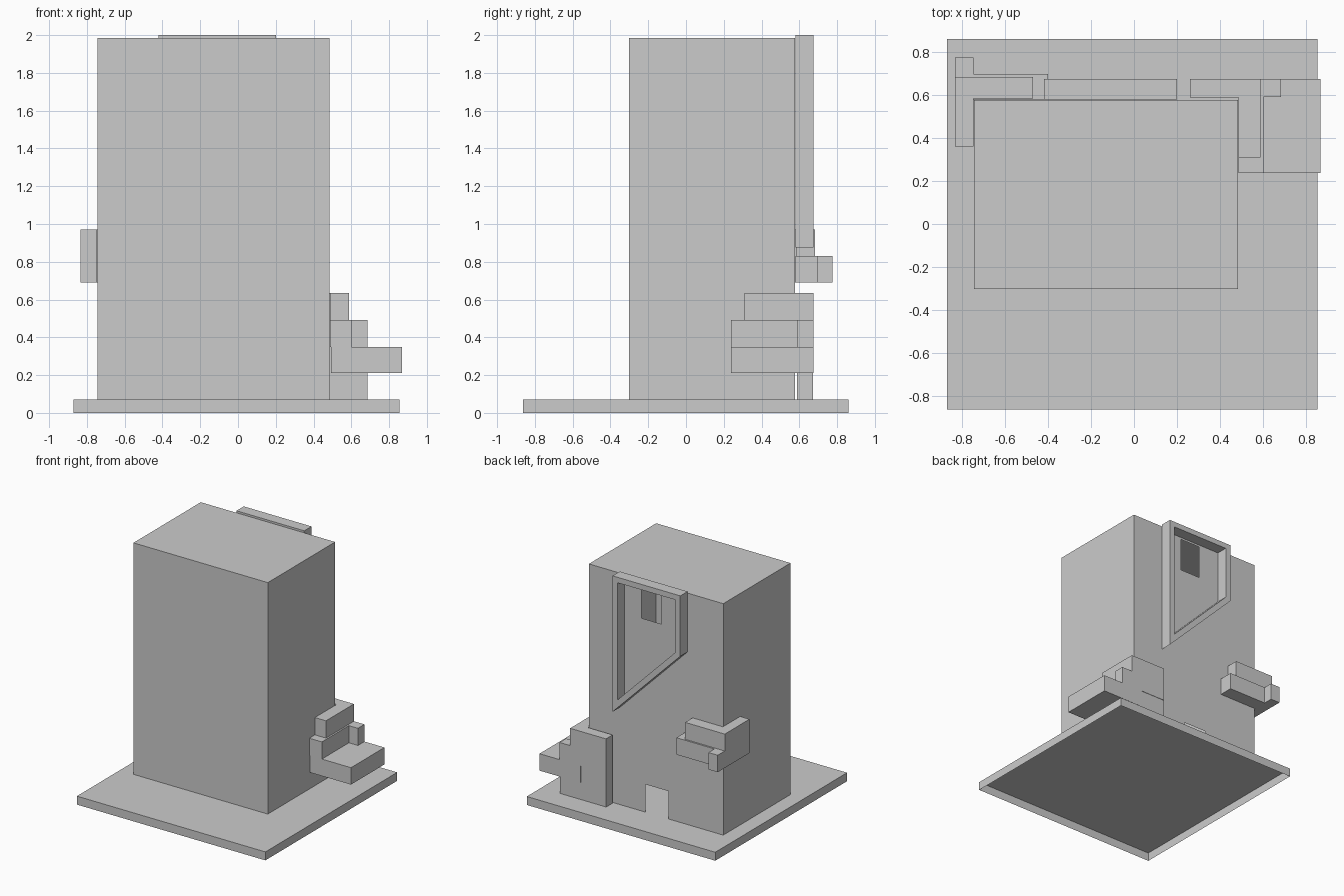
import bpy, bmesh

if "Cube" in bpy.data.objects:
    bpy.data.objects.remove(bpy.data.objects["Cube"])


def finish(name, bm):
    bmesh.ops.remove_doubles(bm, verts=bm.verts, dist=1e-5)
    mesh = bpy.data.meshes.new(name)
    bm.to_mesh(mesh)
    bm.free()
    obj = bpy.data.objects.new(name, mesh)
    bpy.context.collection.objects.link(obj)
    return obj


def face(bm, points):
    return bm.faces.new([bm.verts.new(p) for p in points])


def prism(name, outline, z0, z1, bottom=True):
    """Counter-clockwise floor outline raised from z0 to z1."""
    bm = bmesh.new()
    face(bm, [(x, y, z1) for x, y in outline])
    if bottom:
        face(bm, [(x, y, z0) for x, y in reversed(outline)])
    for (ax, ay), (bx, by) in zip(outline, outline[1:] + outline[:1]):
        face(bm, [(ax, ay, z0), (bx, by, z0), (bx, by, z1), (ax, ay, z1)])
    return finish(name, bm)


def rect(x0, x1, y0, y1):
    return [(x0, y0), (x1, y0), (x1, y1), (x0, y1)]


# Base slab, open underneath
prism("base", rect(-0.87, 0.855, -0.863, 0.86), 0, 0.07, bottom=False)

# Hollow thin-walled tower with a door and a window in the back wall
X0, X1, Y0, Y1, Z0, Z1 = -0.745, 0.485, -0.303, 0.577, 0.07, 1.985
door = (-0.243, -0.032, Z0, 0.30)
window = (-0.18, 0.005, 1.665, 1.94)
bm = bmesh.new()
face(bm, [(X0, Y0, Z1), (X1, Y0, Z1), (X1, Y1, Z1), (X0, Y1, Z1)])
face(bm, [(X0, Y0, Z0), (X1, Y0, Z0), (X1, Y0, Z1), (X0, Y0, Z1)])
face(bm, [(X1, Y0, Z0), (X1, Y1, Z0), (X1, Y1, Z1), (X1, Y0, Z1)])
face(bm, [(X0, Y1, Z0), (X0, Y0, Z0), (X0, Y0, Z1), (X0, Y1, Z1)])
xs = sorted({X0, X1, *door[:2], *window[:2]})
zs = sorted({Z0, Z1, *door[2:], *window[2:]})
for a, b in zip(xs, xs[1:]):
    for c, d in zip(zs, zs[1:]):
        mx, mz = (a + b) / 2, (c + d) / 2
        if any(h[0] < mx < h[1] and h[2] < mz < h[3] for h in (door, window)):
            continue
        face(bm, [(b, Y1, c), (a, Y1, c), (a, Y1, d), (b, Y1, d)])
finish("tower", bm)

# Window surround with a slanted sill
outer = [(0.20, 0.875), (0.20, 2.0), (-0.42, 2.0), (-0.42, 1.50)]
inner = [(0.155, 0.985), (0.155, 1.955), (-0.37, 1.955), (-0.37, 1.515)]
yb, yf = 0.58, 0.675
bm = bmesh.new()
for i in range(4):
    j = (i + 1) % 4
    (ax, az), (bx, bz) = outer[i], outer[j]
    (cx, cz), (dx, dz) = inner[i], inner[j]
    face(bm, [(ax, yf, az), (bx, yf, bz), (dx, yf, dz), (cx, yf, cz)])
    face(bm, [(ax, yb, az), (cx, yb, cz), (dx, yb, dz), (bx, yb, bz)])
    face(bm, [(ax, yb, az), (bx, yb, bz), (bx, yf, bz), (ax, yf, az)])
    face(bm, [(cx, yf, cz), (dx, yf, dz), (dx, yb, dz), (cx, yb, cz)])
bmesh.ops.recalc_face_normals(bm, faces=bm.faces)
finish("window_surround", bm)

# Stepped ledges wrapped around the back right corner
prism("right_lower_wall", rect(0.26, 0.685, 0.588, 0.672), 0.07, 0.35)
prism("right_ledge", rect(0.492, 0.868, 0.237, 0.675), 0.21, 0.35)
prism("right_middle_step", [(0.487, 0.237), (0.602, 0.237), (0.602, 0.59), (0.685, 0.59),
                            (0.685, 0.675), (0.26, 0.675), (0.26, 0.59), (0.487, 0.59)], 0.35, 0.492)
prism("right_upper_step", [(0.487, 0.31), (0.588, 0.31), (0.588, 0.675),
                           (0.26, 0.675), (0.26, 0.588), (0.487, 0.588)], 0.492, 0.635)

# Two-tier ledge wrapped around the back left corner
prism("left_lower_step", [(-0.833, 0.36), (-0.748, 0.36), (-0.748, 0.58), (-0.40, 0.58),
                          (-0.40, 0.697), (-0.748, 0.697), (-0.748, 0.775), (-0.833, 0.775)], 0.69, 0.83)
prism("left_upper_step", [(-0.833, 0.36), (-0.748, 0.36), (-0.748, 0.585), (-0.47, 0.585),
                          (-0.47, 0.683), (-0.833, 0.683)], 0.83, 0.97)
